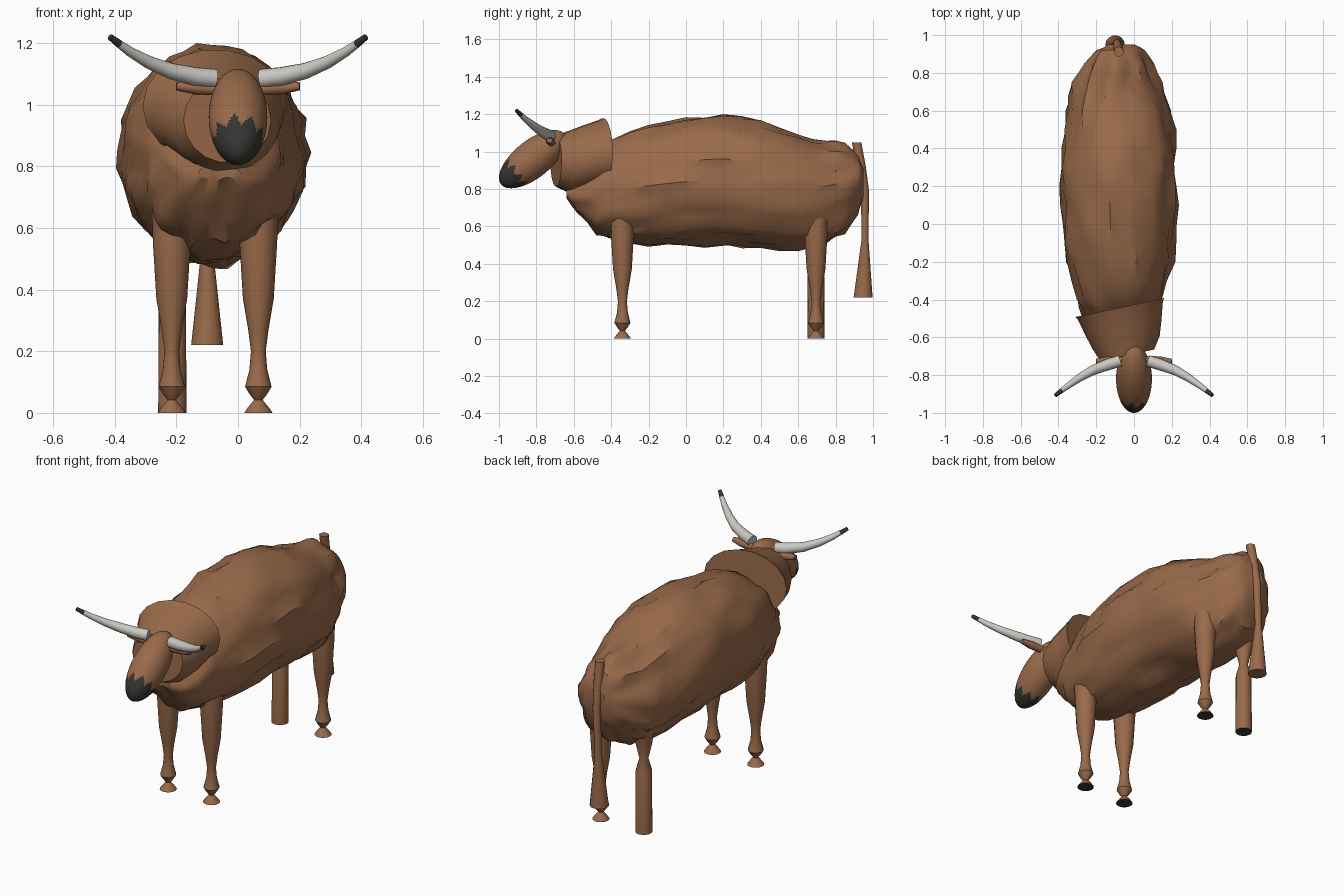
import bpy, bmesh, math
from mathutils import Vector, noise

cube = bpy.data.objects.get("Cube")
if cube:
    bpy.data.objects.remove(cube, do_unlink=True)


def material(name, rgb):
    m = bpy.data.materials.new(name)
    m.use_nodes = True
    m.diffuse_color = (*rgb, 1)
    bsdf = next(n for n in m.node_tree.nodes if n.type == 'BSDF_PRINCIPLED')
    bsdf.inputs["Base Color"].default_value = (*rgb, 1)
    bsdf.inputs["Roughness"].default_value = 0.8
    return m


HIDE = material("brown_hide", (0.32, 0.145, 0.068))
HORN = material("pale_horn", (0.60, 0.58, 0.54))
DARK = material("dark_grey", (0.035, 0.036, 0.032))


def finish(name, bm, mats, rule=None, angle=40):
    """Turn a bmesh into a shaded object; rule picks faces for the second material."""
    bmesh.ops.recalc_face_normals(bm, faces=bm.faces)
    bm.normal_update()
    for f in bm.faces:
        f.material_index = 1 if rule and rule(f) else 0
    mesh = bpy.data.meshes.new(name)
    bm.to_mesh(mesh)
    bm.free()
    for m in mats:
        mesh.materials.append(m)
    ob = bpy.data.objects.new(name, mesh)
    bpy.context.collection.objects.link(ob)
    bpy.ops.object.select_all(action='DESELECT')
    ob.select_set(True)
    bpy.context.view_layer.objects.active = ob
    bpy.ops.object.shade_smooth_by_angle(angle=math.radians(angle))


def loft(rings, sides, axis=None):
    """Skin elliptical rings (centre, side radius, up radius) and cap both ends."""
    bm = bmesh.new()
    loops = []
    centres = [Vector(r[0]) for r in rings]
    last = len(rings) - 1
    for i, (c, ru, rv) in enumerate(rings):
        t = Vector(axis) if axis else centres[min(i + 1, last)] - centres[max(i - 1, 0)]
        t.normalize()
        ref = Vector((0, 1, 0)) if abs(t.z) > 0.8 else Vector((0, 0, 1))
        u = t.cross(ref).normalized()
        v = u.cross(t)
        angles = [math.tau * k / sides for k in range(sides)]
        loops.append([bm.verts.new(centres[i] + u * ru * math.cos(a) + v * rv * math.sin(a))
                      for a in angles])
    for a, b in zip(loops, loops[1:]):
        for k in range(sides):
            n = (k + 1) % sides
            bm.faces.new((a[k], a[n], b[n], b[k]))
    bm.faces.new(loops[0])
    bm.faces.new(loops[-1])
    return bm


# Shaggy body: y, left, right, bottom, top
stations = [
    (-.64, -.13, .01, .75, .80), (-.58, -.20, .07, .67, .86),
    (-.48, -.27, .12, .56, .97), (-.40, -.31, .15, .53, 1.06),
    (-.20, -.355, .20, .50, 1.14), (.00, -.375, .22, .50, 1.18),
    (.20, -.39, .22, .505, 1.195), (.40, -.375, .22, .49, 1.165),
    (.60, -.35, .195, .48, 1.10), (.75, -.32, .14, .50, 1.05),
    (.85, -.26, .10, .57, 1.03), (.92, -.20, .05, .66, .98),
    (.95, -.13, .00, .77, .91)]
rings = []
for a, b in zip(stations, stations[1:]):
    for t in (0, 0.5):
        y, l, r, lo, hi = (p + (q - p) * t for p, q in zip(a, b))
        rings.append((((l + r) / 2, y, (lo + hi) / 2), (r - l) / 2, (hi - lo) / 2))
y, l, r, lo, hi = stations[-1]
rings.append((((l + r) / 2, y, (lo + hi) / 2), (r - l) / 2, (hi - lo) / 2))
bm = loft(rings, 40, axis=(0, 1, 0))
for v in bm.verts:
    # The rump narrows towards its ridge, and tufts roughen the coat
    rear = max(0, v.co.y - .4) / .57
    high = max(0, v.co.z - .84) / .25
    v.co.x = -.085 + (v.co.x + .085) * (1 - .25 * rear * high)
    out = Vector((v.co.x + .085, 0, v.co.z - .84)).normalized()
    tuft = noise.noise(Vector((v.co.x * 14, v.co.y * 5, v.co.z * 14)))
    v.co += out * 0.032 * tuft
finish("body", bm, [HIDE], angle=35)

# Neck collar, turned slightly to one side
bm = loft([((-.075, -.442, .995), .24, .185), ((-.072, -.458, .992), .23, .18),
           ((-.055, -.55, .965), .205, .175), ((-.04, -.63, .946), .18, .164),
           ((-.035, -.695, .95), .145, .138)],
          18, axis=(.21, -.98, 0))
finish("neck", bm, [HIDE], angle=25)

# Head with a dark muzzle whose edge is jagged
aim = Vector((0, -.78, -.625)).normalized()
middle = Vector((0, -.82, .96))
bm = bmesh.new()
bmesh.ops.create_uvsphere(bm, u_segments=64, v_segments=56, radius=1)
turn = aim.to_track_quat('Z', 'Y')
for v in bm.verts:
    v.co = middle + turn @ Vector((v.co.x * .095, v.co.y * .1, v.co.z * .216))


def is_muzzle(f):
    p = turn.inverted() @ (f.calc_center_median() - middle)
    spike = (math.atan2(p.y, p.x) / math.tau * 9 + 9) % 1
    return p.z > .095 + .04 * abs(2 * spike - 1)


finish("head", bm, [HIDE, DARK], is_muzzle)

# Horns and ears
horn_path = [((.075, -.725, 1.085), .031), ((.14, -.745, 1.092), .030),
             ((.22, -.775, 1.110), .026), ((.29, -.815, 1.138), .021),
             ((.35, -.857, 1.172), .016), ((.385, -.883, 1.197), .013),
             ((.415, -.907, 1.22), .010)]
for side, word in ((1, "left"), (-1, "right")):
    bm = loft([((side * x, y, z), r, r) for (x, y, z), r in horn_path], 16)
    finish(word + "_horn", bm, [HORN, DARK],
           lambda f: abs(f.calc_center_median().x) > .385)
    bm = loft([((side * .05, -.72, 1.05), .022, .022),
               ((side * .14, -.725, 1.055), .024, .022),
               ((side * .20, -.73, 1.06), .016, .014)], 10)
    finish(word + "_ear", bm, [HIDE])


# Legs: height and radius profiles, dark soles
def leg(name, x, y, profile):
    bm = loft([((x, y, z), r, r) for z, r in profile], 16, axis=(0, 0, 1))
    finish(name, bm, [HIDE, DARK], lambda f: f.calc_center_median().z < .001)


pinched = [(.66, .065), (.55, .061), (.37, .050), (.27, .033), (.20, .024),
           (.14, .029), (.085, .043), (.06, .028), (.042, .014), (.015, .036),
           (0, .046)]
straight = [(.66, .065), (.52, .045), (.43, .024), (.36, .044), (0, .046)]
leg("front_left_leg", .066, -.34, pinched)
leg("front_right_leg", -.215, -.34, pinched)
leg("back_left_leg", .066, .695, pinched)
leg("back_right_leg", -.213, .695, straight)

# Tail with a flared end
tail = [((-.08, .912, 1.05), .026), ((-.085, .937, .92), .025),
        ((-.09, .957, .79), .022), ((-.10, .957, .53), .019),
        ((-.10, .947, .22), .052)]
bm = loft([(c, r, r) for c, r in tail], 14, axis=(0, 0, -1))
finish("tail", bm, [HIDE])
